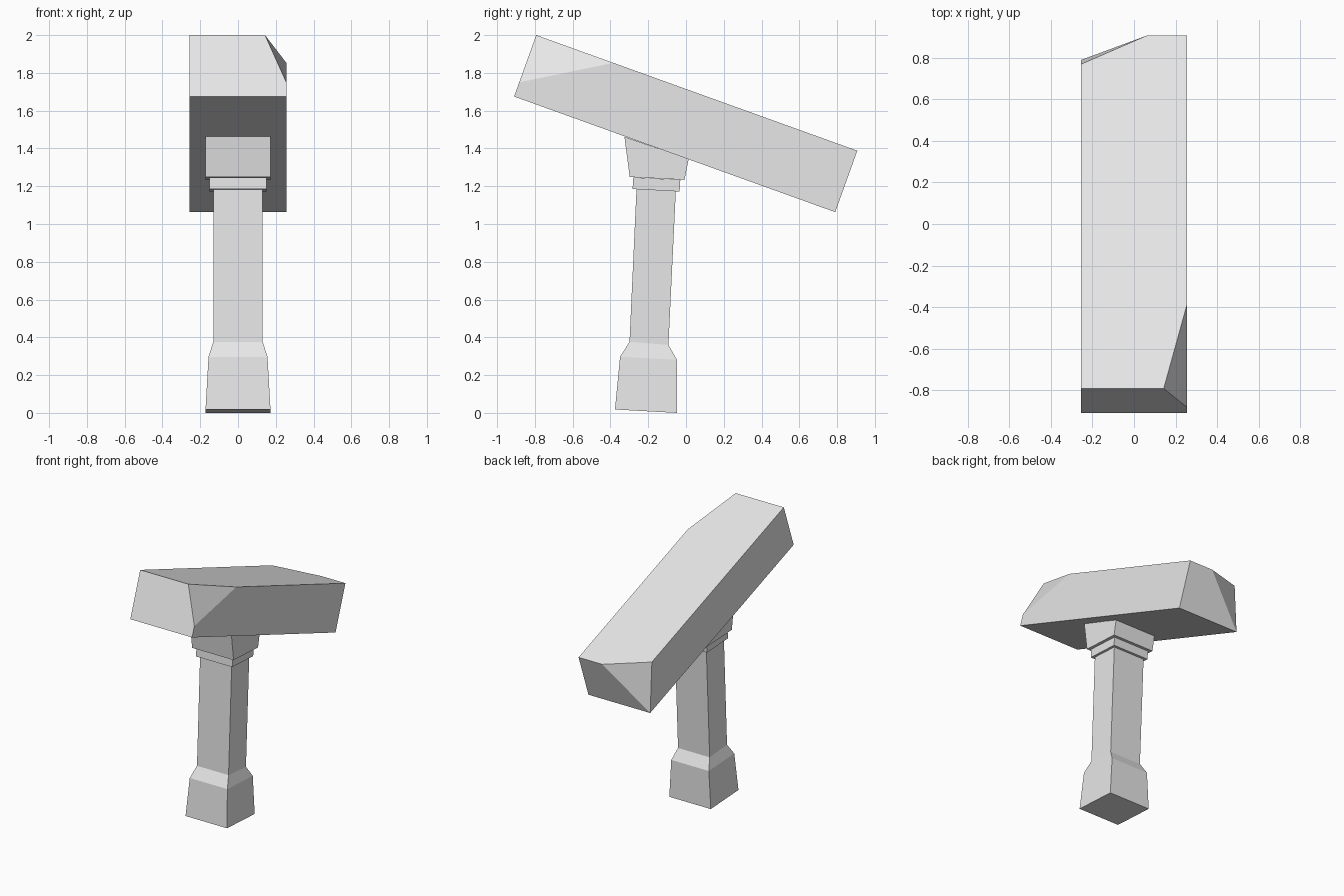
import bpy
import bmesh
from mathutils import Vector

cube = bpy.data.objects.get("Cube")
if cube:
    bpy.data.objects.remove(cube, do_unlink=True)

# Plain stone, used everywhere
stone = bpy.data.materials.new("grey_stone")
stone.use_nodes = True
colour = (0.8, 0.8, 0.8, 1)
stone.diffuse_color = colour
stone.node_tree.nodes["Principled BSDF"].inputs["Base Color"].default_value = colour


def finish(name, bm):
    bmesh.ops.recalc_face_normals(bm, faces=bm.faces)
    mesh = bpy.data.meshes.new(name)
    bm.to_mesh(mesh)
    bm.free()
    mesh.materials.append(stone)
    obj = bpy.data.objects.new(name, mesh)
    bpy.context.collection.objects.link(obj)
    return obj


def loft(bm, rings):
    """Square-section loft; each ring is (half width, front y, front z, back y, back z)."""
    loops = [[bm.verts.new(p) for p in ((-w, yf, zf), (w, yf, zf), (w, yb, zb), (-w, yb, zb))]
             for w, yf, zf, yb, zb in rings]
    for low, high in zip(loops, loops[1:]):
        for i in range(4):
            j = (i + 1) % 4
            bm.faces.new((low[i], low[j], high[j], high[i]))
    bm.faces.new(loops[0])
    bm.faces.new(loops[-1])


def slice_corner(bm, points, outside):
    """Cut away the corner beyond the plane through three points and cap it."""
    a, b, c = map(Vector, points)
    normal = (b - a).cross(c - a).normalized()
    if normal.dot(Vector(outside) - a) < 0:
        normal.negate()
    geom = bm.verts[:] + bm.edges[:] + bm.faces[:]
    bmesh.ops.bisect_plane(bm, geom=geom, dist=0.002, plane_co=a, plane_no=normal, clear_outer=True)
    bmesh.ops.holes_fill(bm, edges=[e for e in bm.edges if e.is_boundary], sides=0)


# Column pieces, all leaning slightly
pieces = {
    "column_base": [(0.172, -0.376, 0.018, -0.048, 0.0),
                    (0.156, -0.349, 0.297, -0.048, 0.281),
                    (0.131, -0.299, 0.376, -0.093, 0.360)],
    "column_shaft": [(0.131, -0.299, 0.376, -0.093, 0.360),
                     (0.131, -0.262, 1.185, -0.054, 1.174)],
    "column_collar": [(0.150, -0.283, 1.185, -0.034, 1.172),
                      (0.150, -0.279, 1.247, -0.030, 1.234)],
    "column_capital": [(0.172, -0.298, 1.249, -0.008, 1.234),
                       (0.172, -0.326, 1.462, 0.014, 1.344)],
}
for name, rings in pieces.items():
    bm = bmesh.new()
    loft(bm, rings)
    finish(name, bm)

# Fallen beam resting on the column, with two broken corners
W = 0.256
bm = bmesh.new()
loft(bm, [(W, -0.91, 1.675, 0.79, 1.063), (W, -0.793, 2.0, 0.907, 1.388)])
slice_corner(bm, [(0.143, -0.793, 2.0), (W, -0.385, 1.853), (W, -0.883, 1.75)], (W, -0.793, 2.0))
slice_corner(bm, [(0.06, 0.907, 1.388), (-W, 0.77, 1.437), (-W, 0.79, 1.063)], (-W, 0.907, 1.388))
finish("fallen_beam", bm)
